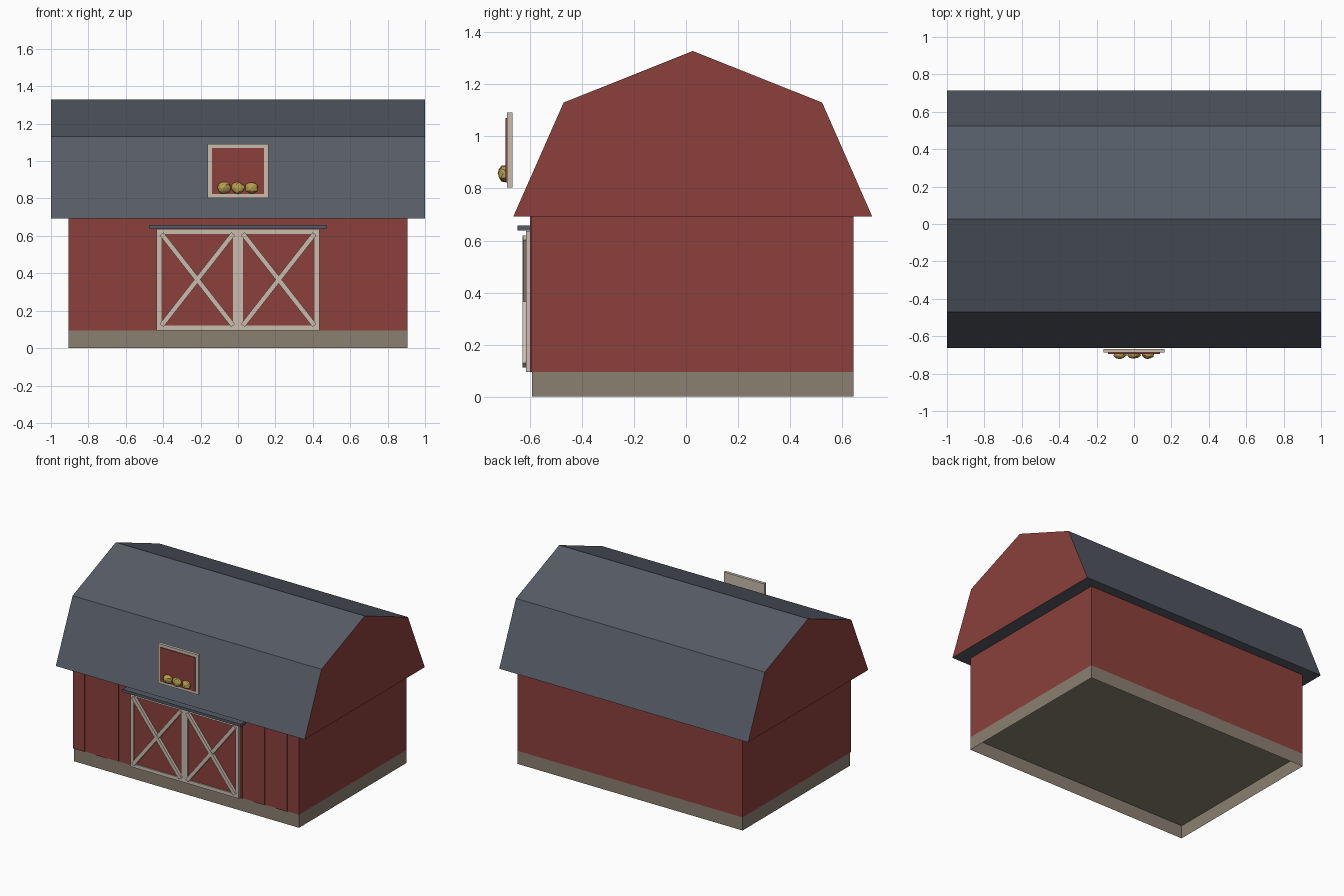
import bpy, bmesh, math, random
from mathutils import Vector, Matrix

cube = bpy.data.objects.get("Cube")
if cube:
    bpy.data.objects.remove(cube, do_unlink=True)


def material(name, hex_code):
    srgb = [int(hex_code[i:i + 2], 16) / 255 for i in (0, 2, 4)]
    rgba = [c / 12.92 if c < 0.04 else ((c + 0.055) / 1.055) ** 2.4 for c in srgb] + [1]
    m = bpy.data.materials.new(name)
    m.use_nodes = True
    m.diffuse_color = rgba
    m.node_tree.nodes["Principled BSDF"].inputs["Base Color"].default_value = rgba
    return m


RED = material("barn red", "8b403b")
SLATE = material("slate roof", "555b65")
TRIM = material("off white trim", "c8bdad")
STONE = material("foundation stone", "8b8071")
STRAW = material("straw", "b8a050")


def make(name, bm, *mats):
    mesh = bpy.data.meshes.new(name)
    bm.to_mesh(mesh)
    bm.free()
    for m in mats:
        mesh.materials.append(m)
    ob = bpy.data.objects.new(name, mesh)
    bpy.context.collection.objects.link(ob)
    return ob


def add_box(bm, x, y, z, rot=Matrix()):
    """Box from (min, max) ranges, turned about its own centre."""
    mid = Vector([(a + b) / 2 for a, b in (x, y, z)])
    size = [b - a for a, b in (x, y, z)]
    m = Matrix.Translation(mid) @ rot @ Matrix.Diagonal((*size, 1))
    bmesh.ops.create_cube(bm, size=1, matrix=m)


def box(name, mat, x, y, z, drop=()):
    """Box object; drop lists the z directions of faces left open."""
    bm = bmesh.new()
    add_box(bm, x, y, z)
    bm.normal_update()
    open_faces = [f for f in bm.faces if round(f.normal.z) in drop]
    bmesh.ops.delete(bm, geom=open_faces, context='FACES')
    return make(name, bm, mat)


# Foundation, open underneath, and the walls
W, FRONT, BACK = 0.905, -0.592, 0.643
BASE, EAVE = 0.095, 0.693
box("foundation", STONE, (-W, W), (FRONT, BACK), (0, BASE), drop=(-1,))
box("walls", RED, (-W, W), (FRONT, BACK), (BASE, EAVE), drop=(-1, 1))

# Front planks of uneven thickness
bm = bmesh.new()
step = 2 * W / 20
for i in range(20):
    depth = 0.004 if i == 3 else 0.008 if i % 2 == 0 and i != 4 else 0.001
    x = -W + i * step
    add_box(bm, (x, x + step), (FRONT - depth, FRONT), (BASE, EAVE))
make("front_planks", bm, RED)

# Gambrel roof with red gable ends
profile = [(-0.663, EAVE), (-0.47, 1.13), (0.026, 1.328), (0.523, 1.13), (0.715, EAVE)]
bm = bmesh.new()
gable = bm.faces.new([bm.verts.new((-1, y, z)) for y, z in profile])
ext = bmesh.ops.extrude_face_region(bm, geom=[gable], use_keep_orig=True)
bmesh.ops.translate(bm, vec=(2, 0, 0),
                    verts=[v for v in ext["geom"] if isinstance(v, bmesh.types.BMVert)])
bmesh.ops.recalc_face_normals(bm, faces=bm.faces)
for f in bm.faces:
    f.material_index = 1 if abs(f.normal.x) > 0.5 else 0
make("roof", bm, SLATE, RED)

# Sliding doors: red panel, frame and crossed braces
TOP, BAR, WIDE = 0.637, 0.026, 0.435
for side, x0 in (("right", -WIDE), ("left", 0)):
    x1 = x0 + WIDE
    box(side + "_door_panel", RED, (x0 + 0.01, x1 - 0.01), (-0.607, -0.598),
        (BASE + 0.01, TOP - 0.01))
    bm = bmesh.new()
    for a in (x0, x1 - BAR):
        add_box(bm, (a, a + BAR), (-0.615, -0.598), (BASE, TOP))
    for a in (BASE, TOP - BAR):
        add_box(bm, (x0 + BAR, x1 - BAR), (-0.615, -0.598), (a, a + BAR))
    make(side + "_door_frame", bm, TRIM)
    bm = bmesh.new()
    w, h = WIDE - 2 * BAR, TOP - BASE - 2 * BAR
    cx, cz, half = (x0 + x1) / 2, (BASE + TOP) / 2, math.hypot(w, h) / 2
    for sign in (-1, 1):
        add_box(bm, (cx - half, cx + half),
                (-0.627 - 0.001 * sign, -0.607), (cz - 0.013, cz + 0.013),
                Matrix.Rotation(sign * math.atan2(h, w), 4, 'Y'))
    make(side + "_door_braces", bm, TRIM)
box("door_rail", SLATE, (-0.475, 0.475), (-0.647, FRONT), (0.639, 0.658))

# Hayloft opening
box("loft_frame", TRIM, (-0.163, 0.163), (-0.688, -0.667), (0.803, 1.092))
box("loft_panel", RED, (-0.14, 0.14), (-0.694, -0.688), (0.823, 1.07))

# Straw bundles
random.seed(4)
for i, x in enumerate((-0.075, 0, 0.075)):
    bm = bmesh.new()
    bmesh.ops.create_icosphere(bm, subdivisions=2, radius=1)
    for v in bm.verts:
        v.co *= random.uniform(0.88, 1.08)
        v.co = Vector((v.co.x * 0.036, v.co.y * 0.026, v.co.z * 0.033))
        v.co += Vector((x, -0.696, 0.857))
    make("straw_bundle_%d" % (i + 1), bm, STRAW)
